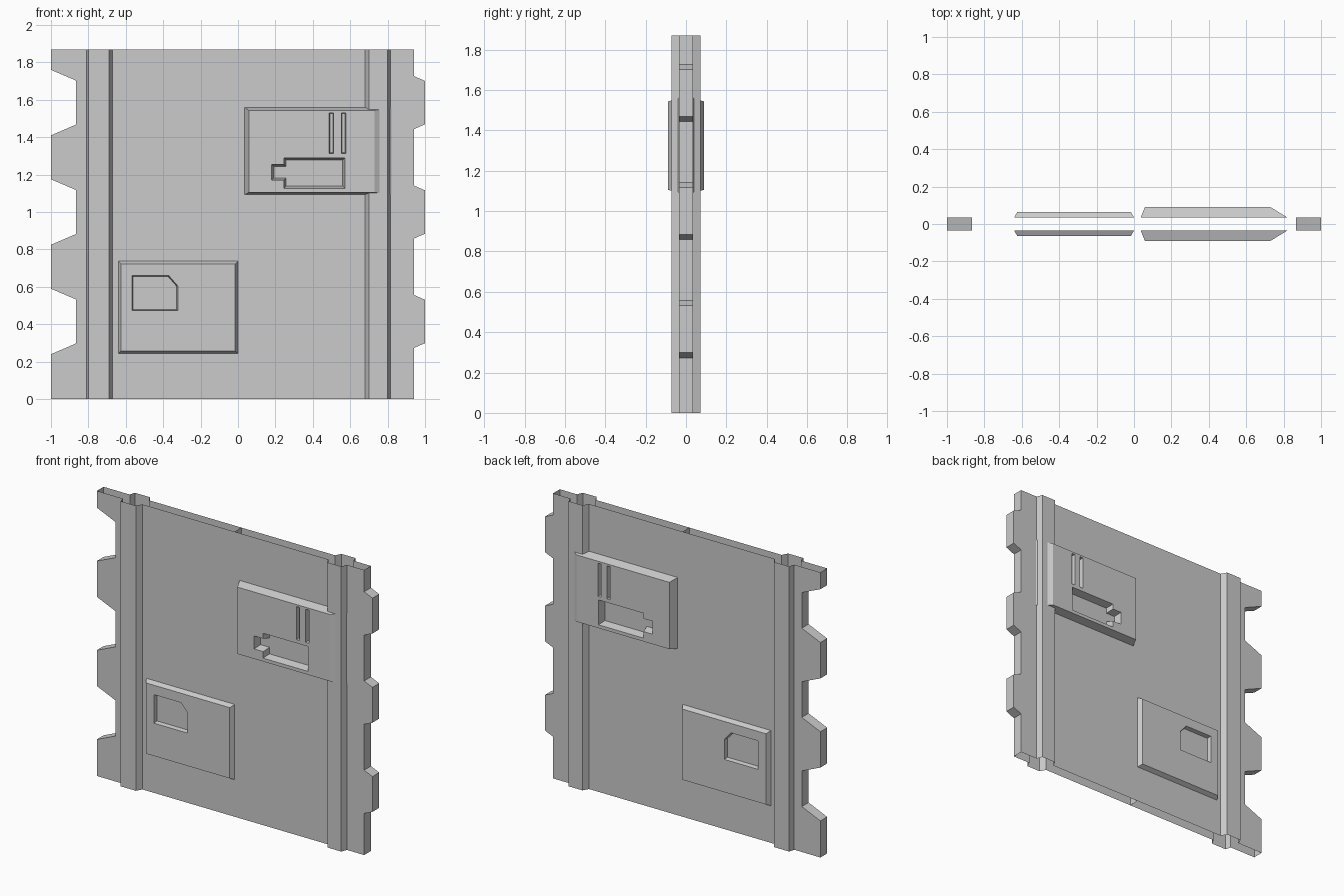
import bpy, bmesh
from mathutils import Vector

if "Cube" in bpy.data.objects:
    bpy.data.objects.remove(bpy.data.objects["Cube"])

H, T = 1.87, 0.035            # panel height, half thickness of the hollow sheet
RIB = 0.073                   # rib height from centre
GAPS = (1.585, 1.0, 0.415)    # heights of the interlocking teeth


def add_object(name, bm, mirror=True):
    me = bpy.data.meshes.new(name)
    bm.to_mesh(me)
    bm.free()
    ob = bpy.data.objects.new(name, me)
    bpy.context.collection.objects.link(ob)
    if mirror:
        add_mirror(ob)
    return ob


def add_mirror(ob):
    m = ob.modifiers.new("front_to_back", 'MIRROR')
    m.use_axis = (False, True, False)
    m.use_mirror_merge = False


def face(bm, pts):
    return bm.faces.new([bm.verts.new(p) for p in pts])


def inset(pts, d):
    """Offset a counter-clockwise outline inward by d."""
    out = []
    for i, p in enumerate(pts):
        a, b, c = Vector(pts[i - 1]), Vector(p), Vector(pts[(i + 1) % len(pts)])
        e, f = (b - a).normalized(), (c - b).normalized()
        n, m = Vector((-e.y, e.x)), Vector((-f.y, f.x))
        out.append(tuple(b + (n + m) * (d / (1 + n.dot(m)))))
    return out


def rect(x0, x1, z0, z1):
    return [(x0, z0), (x1, z0), (x1, z1), (x0, z1)]


def loft(ring_a, ya, ring_b, yb):
    """Closed solid between two outlines at different depths."""
    bm = bmesh.new()
    a = [bm.verts.new((x, ya, z)) for x, z in ring_a]
    b = [bm.verts.new((x, yb, z)) for x, z in ring_b]
    n = len(a)
    bm.faces.new(a)
    bm.faces.new(b)
    for i in range(n):
        j = (i + 1) % n
        bm.faces.new((a[i], a[j], b[j], b[i]))
    bmesh.ops.recalc_face_normals(bm, faces=bm.faces[:])
    return bm


def raised_panel(name, base, top, height, pockets):
    """Bevelled plate with recessed pockets: (outline, depth, wall slope)."""
    ob = add_object(name, loft(base, -T, top, -height), mirror=False)
    cutters = []
    for outline, depth, slope in pockets:
        over = 0.01
        bm = loft(inset(outline, -slope * over / depth), -height - over,
                  inset(outline, slope), -height + depth)
        cut = add_object(name + "_cutter", bm, mirror=False)
        cut.hide_render = True
        mod = ob.modifiers.new("pocket", 'BOOLEAN')
        mod.operation, mod.solver, mod.object = 'DIFFERENCE', 'EXACT', cut
        cutters.append(cut)
    deps = bpy.context.evaluated_depsgraph_get()
    me = bpy.data.meshes.new_from_object(ob.evaluated_get(deps))
    ob.modifiers.clear()
    ob.data = me
    for cut in cutters:
        bpy.data.objects.remove(cut)
    # drop the hidden back face lying on the sheet
    bm = bmesh.new()
    bm.from_mesh(me)
    hidden = [f for f in bm.faces if all(abs(v.co.y + T) < 1e-4 for v in f.verts)]
    bmesh.ops.delete(bm, geom=hidden, context='FACES')
    bm.to_mesh(me)
    bm.free()
    add_mirror(ob)


# ribbed sheet: one cross-section run up the full height, open at both ends
profile = [(-0.81, T), (-0.80, RIB), (-0.69, RIB), (-0.67, T),
           (0.68, T), (0.70, RIB), (0.80, RIB), (0.815, T)]
bm = bmesh.new()
low = [bm.verts.new((x, -y, 0)) for x, y in profile]
high = [bm.verts.new((x, -y, H)) for x, y in profile]
for i in range(len(profile) - 1):
    bm.faces.new((low[i], low[i + 1], high[i + 1], high[i]))
add_object("ribbed_sheet", bm)

# inner divider
bm = bmesh.new()
face(bm, [(0, -T, 0), (0, T, 0), (0, T, H), (0, -T, H)])
add_object("inner_divider", bm, mirror=False)


def toothed_edge(name, x_far, x_near, half_far, half_near, x_joint):
    """Edge strip with interlocking notches or teeth; returns nothing."""
    line = [(x_far, H)]
    for c in GAPS:
        line += [(x_far, c + half_far), (x_near, c + half_near),
                 (x_near, c - half_near), (x_far, c - half_far)]
    line.append((x_far, 0))
    bm = bmesh.new()
    plate = [(x_joint, H)] + line + [(x_joint, 0)]
    f = face(bm, [(x, -T, z) for x, z in plate])
    f.normal_update()
    if f.normal.y > 0:
        f.normal_flip()
    bmesh.ops.triangulate(bm, faces=[f])
    add_object(name + "_face", bm)
    bm = bmesh.new()
    for (x0, z0), (x1, z1) in zip(line, line[1:]):
        q = [(x0, -T, z0), (x0, T, z0), (x1, T, z1), (x1, -T, z1)]
        face(bm, q if x_far < 0 else q[::-1])
    if x_far > 0:                       # teeth roots reaching into the hollow
        for c in GAPS:
            for s in (1, -1):
                face(bm, [(0.865, -T, c + s * 0.175), (x_far, -T, c + s * half_far),
                          (x_far, T, c + s * half_far), (0.865, T, c + s * 0.175)][::s])
    add_object(name + "_wall", bm, mirror=False)


toothed_edge("left_edge", -1.0, -0.865, 0.175, 0.117, -0.81)
toothed_edge("right_edge", 0.94, 1.0, 0.142, 0.116, 0.815)

# lower plate with a clipped-corner pocket
raised_panel("lower_plate", rect(-0.64, 0.0, 0.243, 0.737),
             rect(-0.625, -0.016, 0.258, 0.722), 0.063,
             [([(-0.567, 0.473), (-0.322, 0.473), (-0.322, 0.605),
                (-0.37, 0.66), (-0.567, 0.66)], 0.026, 0.006)])

# upper plate, ramping down over the right rib, with a stepped pocket and slots
step = [(0.245, 1.127), (0.572, 1.127), (0.572, 1.29), (0.245, 1.29),
        (0.245, 1.255), (0.18, 1.255), (0.18, 1.17), (0.245, 1.17)]
raised_panel("upper_plate", rect(0.036, 0.82, 1.093, 1.56),
             rect(0.058, 0.73, 1.105, 1.543), 0.09,
             [(step, 0.05, 0.012)] +
             [(rect(x, x + 0.024, 1.313, 1.53), 0.03, 0.004) for x in (0.487, 0.553)])
